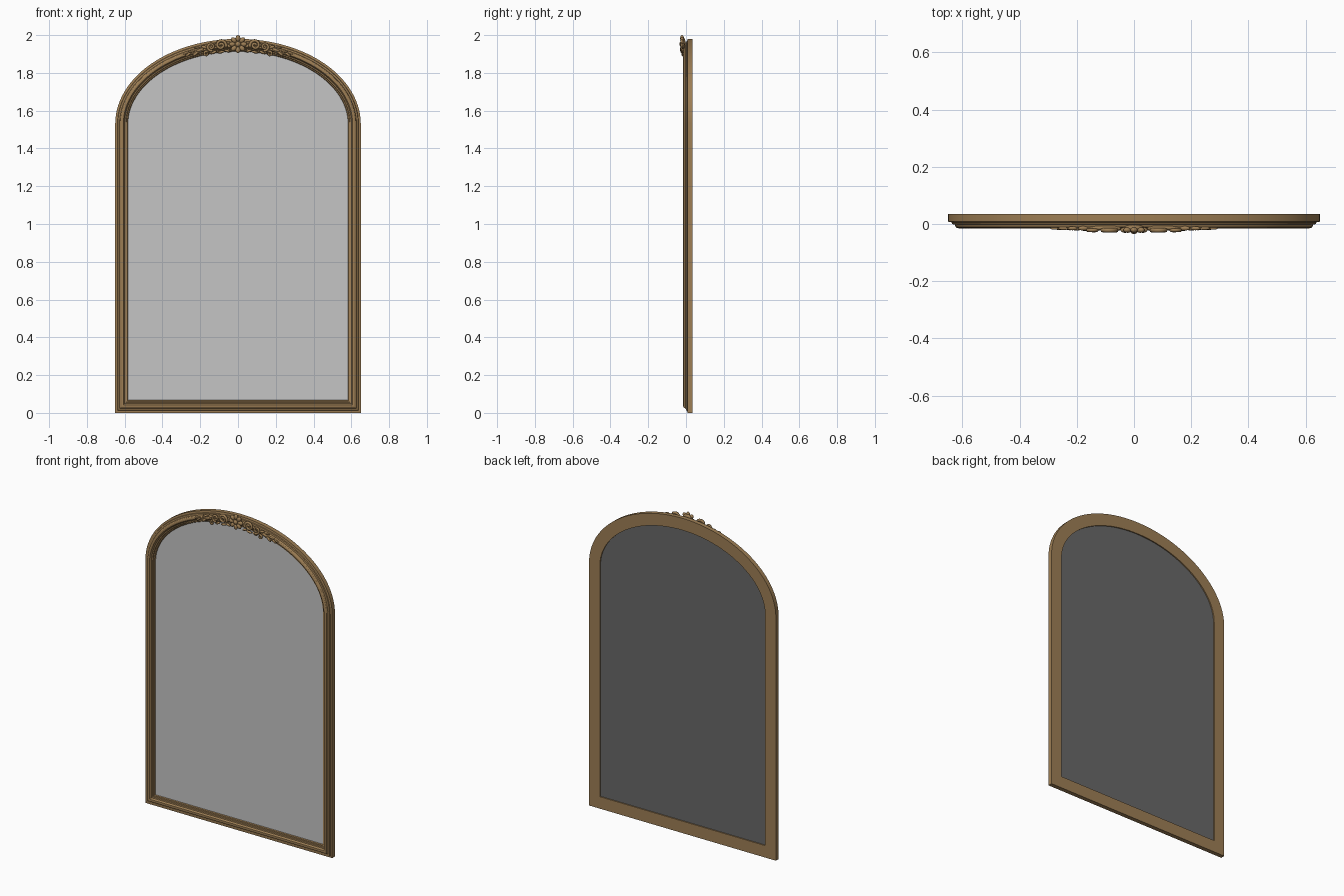
import bpy, bmesh
from math import sin, cos, pi, radians
from mathutils import Matrix, Vector

if "Cube" in bpy.data.objects:
    bpy.data.objects.remove(bpy.data.objects["Cube"])

HALF_W, SPRING, RISE = 0.65, 1.53, 0.45
ARCH_STEPS = 56


def material(name, rgb):
    m = bpy.data.materials.new(name)
    m.use_nodes = True
    m.diffuse_color = (*rgb, 1)
    m.node_tree.nodes["Principled BSDF"].inputs["Base Color"].default_value = (*rgb, 1)
    return m


GOLD = material("antique gold", (0.34, 0.21, 0.09))
SILVER = material("mirror silver", (0.56, 0.56, 0.56))
GREY = material("backing grey", (0.14, 0.14, 0.14))


def add_mesh(name, bm, mat, angle=30):
    bmesh.ops.recalc_face_normals(bm, faces=bm.faces)
    me = bpy.data.meshes.new(name)
    bm.to_mesh(me)
    bm.free()
    ob = bpy.data.objects.new(name, me)
    bpy.context.collection.objects.link(ob)
    me.materials.append(mat)
    bpy.ops.object.select_all(action="DESELECT")
    ob.select_set(True)
    bpy.context.view_layer.objects.active = ob
    bpy.ops.object.shade_smooth_by_angle(angle=radians(angle))
    return ob


def outline(inset):
    """Arched outline moved inward by inset, as (x, z) pairs."""
    pts = [(-HALF_W + inset, inset), (HALF_W - inset, inset)]
    for i in range(ARCH_STEPS + 1):
        a = pi * i / ARCH_STEPS
        n = Vector((cos(a) / HALF_W, sin(a) / RISE)).normalized()
        pts.append((HALF_W * cos(a) - inset * n.x, SPRING + RISE * sin(a) - inset * n.y))
    return pts


# Moulded frame: profile of (inset, y) swept round the arched outline
PROFILE = [(0, 0.035), (0, 0.008), (0.012, 0.006), (0.014, 0.0), (0.023, -0.002),
           (0.026, -0.010), (0.031, -0.014), (0.037, -0.015), (0.043, -0.013),
           (0.047, -0.008), (0.049, -0.002), (0.056, 0.0), (0.058, 0.005),
           (0.064, 0.007), (0.068, 0.014), (0.075, 0.020), (0.075, 0.035)]
bm = bmesh.new()
rings = [[bm.verts.new((x, y, z)) for x, z in outline(t)] for t, y in PROFILE]
for r, ring in enumerate(rings):
    nxt = rings[(r + 1) % len(rings)]
    for i in range(len(ring)):
        j = (i + 1) % len(ring)
        bm.faces.new((ring[i], ring[j], nxt[j], nxt[i]))
add_mesh("moulded_frame", bm, GOLD)


# Mirror glass and backing board
def panel(name, inset, front, back, mat):
    bm = bmesh.new()
    face = bm.faces.new([bm.verts.new((x, front, z)) for x, z in outline(inset)])
    ext = bmesh.ops.extrude_face_region(bm, geom=[face])["geom"]
    verts = [v for v in ext if isinstance(v, bmesh.types.BMVert)]
    bmesh.ops.translate(bm, verts=verts, vec=(0, back - front, 0))
    add_mesh(name, bm, mat)


panel("mirror_glass", 0.066, 0.013, 0.018, SILVER)
panel("backing_board", 0.066, 0.018, 0.028, GREY)


# Rounded carved lobes: (x, z, half length, half width, half depth, angle, y)
def lobes(name, items):
    bm = bmesh.new()
    for x, z, length, width, depth, angle, y in items:
        mat = (Matrix.Translation((x, y, z)) @ Matrix.Rotation(-radians(angle), 4, "Y")
               @ Matrix.Diagonal((length, depth, width, 1)))
        bmesh.ops.create_uvsphere(bm, u_segments=16, v_segments=10, radius=1, matrix=mat)
    add_mesh(name, bm, GOLD, 60)


# Central rosette
FLOWER_Z = 1.952
petals = []
for i in range(8):
    a = 2 * pi * i / 8 + pi / 2
    petals.append((0.031 * cos(a), FLOWER_Z + 0.031 * sin(a), 0.017, 0.0125, 0.010,
                   math_angle := i * 45 + 90, -0.021))
lobes("rosette_petals", petals)
lobes("rosette_centre", [(0, FLOWER_Z, 0.014, 0.014, 0.011, 0, -0.024)])
lobes("rosette_base", [(0, FLOWER_Z, 0.036, 0.036, 0.012, 0, -0.014)])


# Carved scrolls: tapered, flattened tubes
def spiral(cx, cz, r0, r1, start, turns, steps=26):
    pts = []
    for i in range(steps + 1):
        f = i / steps
        a = radians(start) + turns * 2 * pi * f
        r = r0 + (r1 - r0) * f
        pts.append((cx + r * cos(a), cz + r * sin(a)))
    return pts


def scroll(name, pts, thick, tip, y, side):
    cu = bpy.data.curves.new(name, "CURVE")
    cu.dimensions = "3D"
    cu.bevel_depth = thick
    cu.bevel_resolution = 2
    cu.use_fill_caps = True
    sp = cu.splines.new("POLY")
    sp.points.add(len(pts) - 1)
    for i, (p, (x, z)) in enumerate(zip(sp.points, pts)):
        p.co = (side * x, 0, z, 1)
        p.radius = 1 + (tip - 1) * i / (len(pts) - 1)
    cu.materials.append(GOLD)
    ob = bpy.data.objects.new(name, cu)
    ob.location.y = y
    bpy.context.collection.objects.link(ob)


def stem_path(x0, x1, wave, steps=20):
    """Wavy stem running along the middle of the arch rail."""
    pts = []
    for i in range(steps + 1):
        f = i / steps
        x = x0 + (x1 - x0) * f
        mid = SPRING + (RISE - 0.036) * (1 - (x / (HALF_W - 0.036)) ** 2) ** 0.5
        pts.append((x, mid + wave * sin(2 * pi * f)))
    return pts


for side, label in ((1, "left"), (-1, "right")):
    scroll(label + "_large_volute", spiral(0.090, 1.947, 0.028, 0.006, 200, -1.5),
           0.0085, 0.7, -0.0215, side)
    scroll(label + "_middle_volute", spiral(0.142, 1.938, 0.022, 0.005, 250, 1.4),
           0.0075, 0.7, -0.0215, side)
    scroll(label + "_lower_curl", spiral(0.168, 1.902, 0.013, 0.004, 130, -1.2),
           0.0065, 0.7, -0.018, side)
    scroll(label + "_stem", stem_path(0.05, 0.285, 0.012), 0.009, 0.35, -0.014, side)

    # Acanthus leaves fanning off the stem
    leaves = [(0.058, 1.917, 0.016, 0.007, 0.009, 200), (0.088, 1.911, 0.020, 0.007, 0.009, -12),
              (0.128, 1.909, 0.018, 0.007, 0.009, -28), (0.176, 1.936, 0.020, 0.008, 0.008, 12),
              (0.200, 1.921, 0.022, 0.008, 0.008, -18), (0.215, 1.932, 0.017, 0.006, 0.007, 8),
              (0.224, 1.902, 0.020, 0.007, 0.007, -42), (0.246, 1.915, 0.020, 0.006, 0.006, -6),
              (0.262, 1.898, 0.018, 0.006, 0.006, -38), (0.278, 1.903, 0.015, 0.005, 0.005, -16)]
    lobes(label + "_leaves", [(side * x, z, l, w, d, side * a, -0.015)
                              for x, z, l, w, d, a in leaves])
